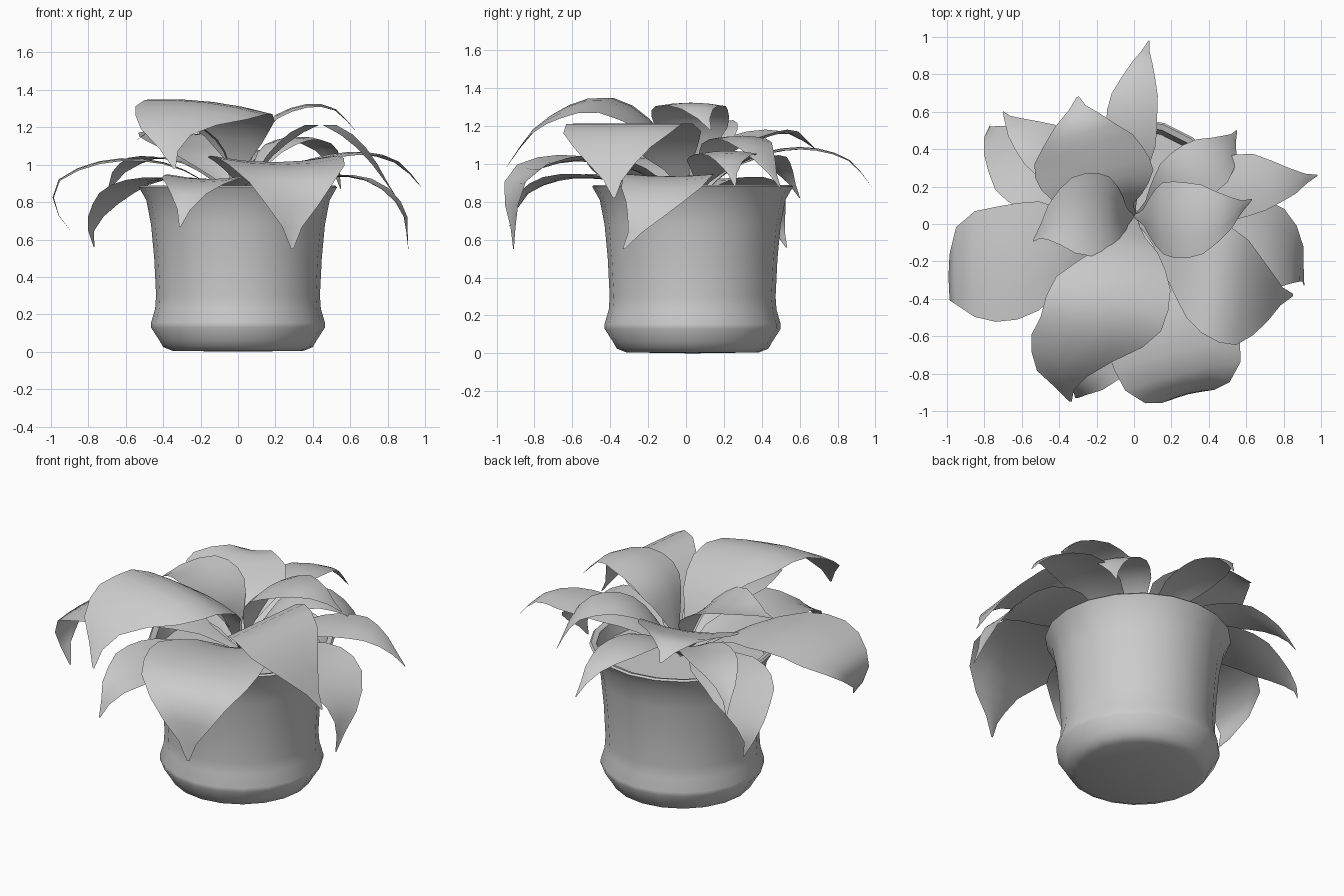
import bpy, bmesh, math
from mathutils import Vector

if "Cube" in bpy.data.objects:
    bpy.data.objects.remove(bpy.data.objects["Cube"])

PY = 0.035  # pot centre in y


def finish(name, bm, angle):
    me = bpy.data.meshes.new(name)
    bm.to_mesh(me)
    bm.free()
    ob = bpy.data.objects.new(name, me)
    bpy.context.collection.objects.link(ob)
    bpy.ops.object.select_all(action='DESELECT')
    ob.select_set(True)
    bpy.context.view_layer.objects.active = ob
    bpy.ops.object.shade_smooth_by_angle(angle=math.radians(angle))
    return ob


def lathe(name, profile, steps, angle):
    bm = bmesh.new()
    vs = [bm.verts.new((r, PY, z)) for r, z in profile]
    es = [bm.edges.new(p) for p in zip(vs, vs[1:])]
    bmesh.ops.spin(bm, geom=vs + es, cent=(0, PY, 0), axis=(0, 0, 1),
                   angle=math.tau, steps=steps, use_merge=True)
    bmesh.ops.remove_doubles(bm, verts=bm.verts, dist=0.0005)
    bmesh.ops.recalc_face_normals(bm, faces=bm.faces)
    return finish(name, bm, angle)


# Flared pot with a foot ring and a hollow top
lathe("pot", [(0, 0.0), (0.35, 0.005), (0.40, 0.025), (0.42, 0.06), (0.465, 0.13),
              (0.465, 0.155), (0.443, 0.23), (0.438, 0.30), (0.448, 0.50), (0.465, 0.68),
              (0.49, 0.81), (0.53, 0.88), (0.52, 0.89), (0.49, 0.88), (0.46, 0.78)], 20, 50)
# Soil disc
lathe("soil", [(0, 0.80), (0.468, 0.80)], 20, 30)

# Leaf width along its length (fraction of length, fraction of full width)
SHAPE = [(0, .05), (.15, .16), (.3, .6), (.42, .92), (.54, 1), (.67, .88),
         (.8, .5), (.91, .16), (1, .02)]


def width_at(t):
    for (a, p), (b, q) in zip(SHAPE, SHAPE[1:]):
        if t <= b:
            return p + (q - p) * (t - a) / (b - a)
    return SHAPE[-1][1]


def curve(pts, n):
    """Smooth curve through the points, sampled evenly by length."""
    p = [Vector(v) for v in pts]
    p = [2 * p[0] - p[1]] + p + [2 * p[-1] - p[-2]]
    dense = []
    for i in range(1, len(p) - 2):
        a, b, c, d = p[i - 1:i + 3]
        for k in range(12):
            t = k / 12
            dense.append(0.5 * (2 * b + (c - a) * t + (2 * a - 5 * b + 4 * c - d) * t * t
                                + (3 * b - a - 3 * c + d) * t ** 3))
    dense.append(p[-2])
    run = [0]
    for a, b in zip(dense, dense[1:]):
        run.append(run[-1] + (b - a).length)
    out, j = [], 0
    for k in range(n + 1):
        s = run[-1] * k / n
        while j < len(run) - 2 and run[j + 1] < s:
            j += 1
        f = (s - run[j]) / (run[j + 1] - run[j])
        out.append(dense[j].lerp(dense[j + 1], min(f, 1)))
    return out


def leaf(name, width, fold, pts, heading=None, roll=0, rows=12):
    """Leaf blade on a spine; fold > 0 lifts the edges, < 0 droops them.
    heading sets the direction the blade faces, roll raises its left edge."""
    spine = curve([(0, 0.04, 0.80)] + pts, rows)
    d = Vector((*heading, 0)) if heading else Vector(pts[2]) - Vector((0, 0.04, 0.8))
    side = Vector((-d.y, d.x, 0)).normalized()
    side = (side + Vector((0, 0, roll))).normalized()
    bm = bmesh.new()
    grid = []
    for i, c in enumerate(spine):
        w = width * width_at(i / rows) / 2
        tan = (spine[min(i + 1, rows)] - spine[max(i - 1, 0)]).normalized()
        nor = tan.cross(side).normalized()
        grid.append([bm.verts.new(c + side * w * u + nor * fold * w * u * u)
                     for u in (-1, -.5, 0, .5, 1)])
    for a, b in zip(grid, grid[1:]):
        for k in range(4):
            bm.faces.new((a[k], b[k], b[k + 1], a[k + 1]))
    return finish(name, bm, 60)


# Leaves: name, width, fold, spine after the crown
leaf("leaf_front", 0.72, 0.1,
     [(.09, -.28, .97), (.21, -.63, 1.01), (.28, -.88, .9), (.29, -.91, .55)], (.25, -1))
leaf("leaf_front_left_low", 0.5, 0.1,
     [(-.08, -.3, .9), (-.17, -.62, .92), (-.26, -.85, .84), (-.31, -.93, .67)])
leaf("leaf_front_left_high", 0.68, -0.08,
     [(-.02, -.12, 1.13), (-.12, -.34, 1.31), (-.18, -.55, 1.33), (-.38, -.79, 1.2),
      (-.34, -.95, .98)], (-.12, -1), -.12)
leaf("leaf_right_low", 0.48, 0.05,
     [(.35, -.05, .92), (.67, -.1, .92), (.87, -.18, .77), (.91, -.33, .55)], (1, -.1))
leaf("leaf_right_front", 0.64, 0.0,
     [(.2, -.12, 1.08), (.44, -.3, 1.22), (.66, -.39, 1.09), (.85, -.38, .82)], (1, -.12))
leaf("leaf_right_high", 0.42, -0.1,
     [(.12, .03, 1.18), (.3, .02, 1.31), (.5, .05, 1.31), (.63, .13, 1.18)])
leaf("leaf_left_high", 0.46, 0.1,
     [(-.1, .04, 1.08), (-.27, .05, 1.2), (-.43, .02, 1.2), (-.54, -.09, 1.13)])
leaf("leaf_left", 0.64, -0.05,
     [(-.35, -.12, 1.0), (-.68, -.21, 1.03), (-.95, -.22, .93), (-.985, -.31, .78),
      (-.89, -.39, .64)], (-1, 0))
leaf("leaf_back_left_low", 0.44, 0.05,
     [(-.28, .17, .92), (-.58, .31, .88), (-.77, .46, .7), (-.77, .53, .56)])
leaf("leaf_back_left_mid", 0.3, 0.1,
     [(-.22, .22, .99), (-.47, .4, 1.03), (-.64, .52, .95), (-.7, .6, .82)])
leaf("leaf_back_left_high", 0.62, 0.12,
     [(-.13, .17, 1.03), (-.25, .35, 1.12), (-.3, .54, 1.16), (-.3, .68, 1.08)], (-.3, 1))
leaf("leaf_back", 0.28, -0.1,
     [(-.01, .3, 1.02), (-.01, .6, 1.09), (.04, .85, 1.03), (.08, .98, .88)])
leaf("leaf_back_right", 0.35, -0.1,
     [(.33, .14, 1.01), (.64, .22, 1.07), (.85, .23, 1.02), (.98, .26, .88)])
leaf("leaf_back_right_high", 0.32, -0.1,
     [(.17, .16, 1.08), (.34, .29, 1.15), (.49, .39, 1.07), (.55, .5, .87)])
